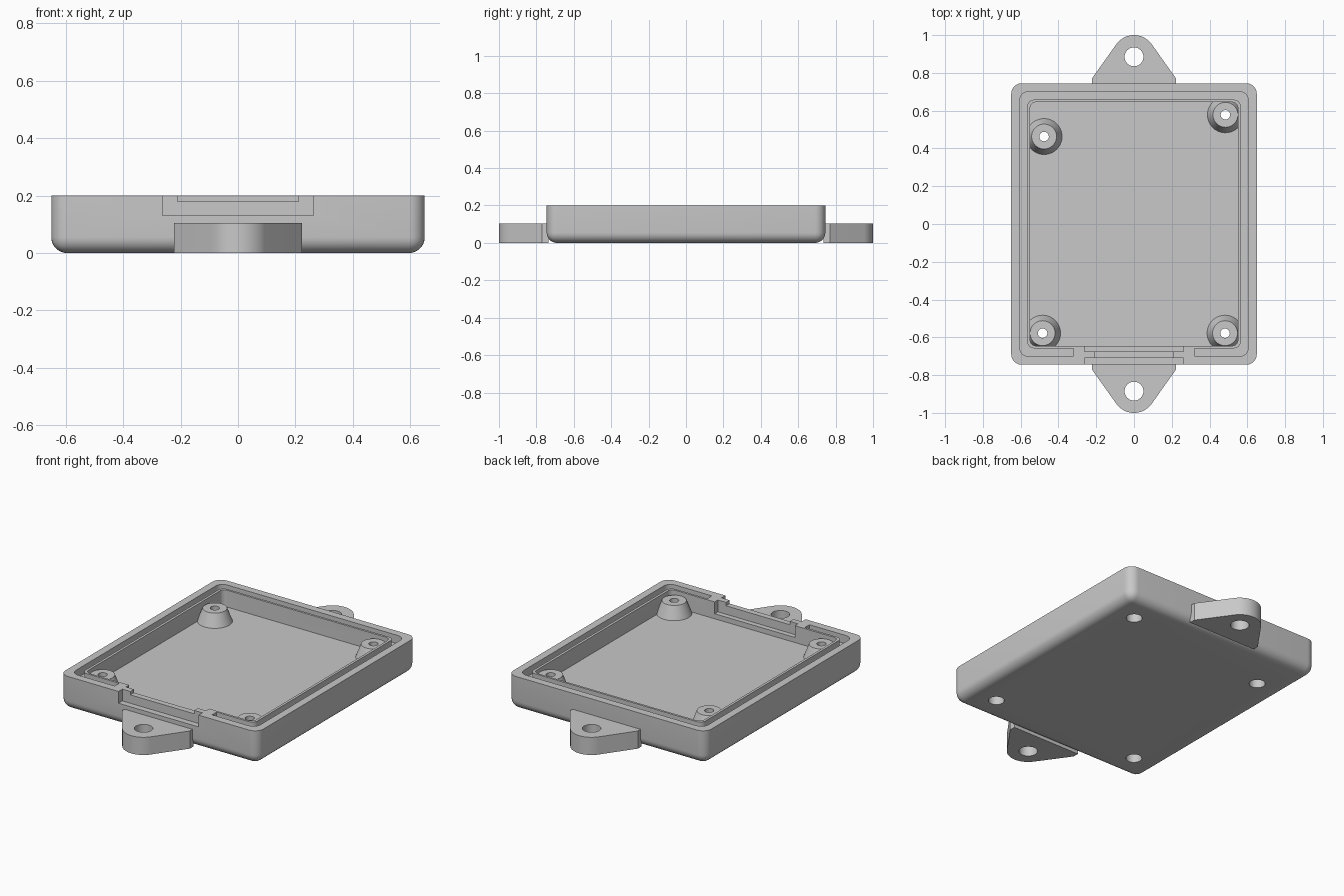
import bpy, bmesh
from math import sin, cos, pi, atan2, acos, hypot

cube = bpy.data.objects.get("Cube")
if cube:
    bpy.data.objects.remove(cube, do_unlink=True)

grey = bpy.data.materials.new("matte grey")
grey.use_nodes = True
grey.diffuse_color = (0.58, 0.58, 0.58, 1)
grey.node_tree.nodes["Principled BSDF"].inputs["Base Color"].default_value = (0.58, 0.58, 0.58, 1)


def finish(name, bm):
    bmesh.ops.recalc_face_normals(bm, faces=bm.faces)
    mesh = bpy.data.meshes.new(name)
    bm.to_mesh(mesh)
    bm.free()
    mesh.materials.append(grey)
    ob = bpy.data.objects.new(name, mesh)
    bpy.context.collection.objects.link(ob)
    return ob


def prism(name, points, z0, z1):
    bm = bmesh.new()
    face = bm.faces.new([bm.verts.new((x, y, z0)) for x, y in points])
    ext = bmesh.ops.extrude_face_region(bm, geom=[face])
    for v in ext["geom"]:
        if isinstance(v, bmesh.types.BMVert):
            v.co.z = z1
    return finish(name, bm)


def arc(cx, cy, r, a0, a1, n):
    return [(cx + r * cos(a0 + (a1 - a0) * i / n), cy + r * sin(a0 + (a1 - a0) * i / n))
            for i in range(n + 1)]


def rounded_plate(name, hx, hy, r, z0, z1):
    pts = []
    for k, (sx, sy) in enumerate([(1, 1), (-1, 1), (-1, -1), (1, -1)]):
        pts += arc(sx * (hx - r), sy * (hy - r), r, k * pi / 2, (k + 1) * pi / 2, 6)
    return prism(name, pts, z0, z1)


def block(name, x0, x1, y0, y1, z0, z1):
    return prism(name, [(x0, y0), (x1, y0), (x1, y1), (x0, y1)], z0, z1)


def cone(name, x, y, r0, r1, z0, z1):
    bm = bmesh.new()
    bmesh.ops.create_cone(bm, cap_ends=True, segments=40, radius1=r0, radius2=r1, depth=z1 - z0)
    bmesh.ops.translate(bm, verts=bm.verts, vec=(x, y, (z0 + z1) / 2))
    return finish(name, bm)


def combine(target, tool, op="DIFFERENCE"):
    mod = target.modifiers.new("cut", "BOOLEAN")
    mod.operation, mod.solver, mod.object = op, "EXACT", tool
    bpy.context.view_layer.objects.active = target
    bpy.ops.object.modifier_apply(modifier=mod.name)
    bpy.data.objects.remove(tool, do_unlink=True)


def smooth(ob):
    bpy.ops.object.select_all(action="DESELECT")
    ob.select_set(True)
    bpy.context.view_layer.objects.active = ob
    bpy.ops.object.shade_smooth_by_angle(angle=0.6)


# Tray: block with rounded upright and lower edges
HX, HY, TOP, FLOOR = 0.65, 0.745, 0.2, 0.1
bm = bmesh.new()
bmesh.ops.create_cube(bm, size=1)
for v in bm.verts:
    v.co = (v.co.x * 2 * HX, v.co.y * 2 * HY, (v.co.z + 0.5) * TOP)
edges = [e for e in bm.edges if min(v.co.z for v in e.verts) < 0.01]
bmesh.ops.bevel(bm, geom=edges, offset=0.055, segments=7, profile=0.5, affect="EDGES")
tray = finish("enclosure_tray", bm)
combine(tray, rounded_plate("cavity", 0.55, 0.645, 0.03, FLOOR, 0.3))

# Seal groove around the rim, interrupted at the front opening
groove = rounded_plate("groove", 0.605, 0.7, 0.045, 0.15, 0.3)
combine(groove, rounded_plate("groove_core", 0.565, 0.658, 0.035, 0.1, 0.4))
combine(groove, block("groove_gap", -0.32, 0.32, -0.9, -0.5, 0.1, 0.4))
combine(tray, groove)

# Front opening: two lowered ledges with a raised tongue between
combine(tray, block("outer_ledge", -0.263, 0.263, -0.9, -0.709, 0.13, 0.3))
combine(tray, block("inner_ledge", -0.263, 0.263, -0.675, -0.6, 0.13, 0.3))
combine(tray, block("tongue_top", -0.21, 0.21, -0.8, -0.6, 0.18, 0.3))

# Screw posts, drilled through with a wide bore from below
posts = [(-0.476, 0.463), (0.484, 0.578), (0.482, -0.578), (-0.484, -0.578)]
for x, y in posts:
    combine(tray, cone("screw_post", x, y, 0.099, 0.066, FLOOR - 0.01, 0.177), "UNION")
for x, y in posts:
    combine(tray, cone("screw_hole", x, y, 0.025, 0.025, -0.1, 0.3))
    combine(tray, cone("screw_bore", x, y, 0.043, 0.043, -0.1, 0.12))
smooth(tray)

# Mounting tabs: straight root, tapering to a rounded end with a hole
W, ROOT, CY, R = 0.223, 0.77, 0.885, 0.115
t = atan2(ROOT - CY, W) + acos(R / hypot(W, ROOT - CY))
outline = [(-W, ROOT), (-W, 0.735), (W, 0.735), (W, ROOT)] + arc(0, CY, R, t, pi - t, 20)
for name, side in (("back_mounting_tab", 1), ("front_mounting_tab", -1)):
    tab = prism(name, [(x * side, y * side) for x, y in outline], 0, 0.105)
    combine(tab, cone("tab_hole", 0, CY * side, 0.05, 0.05, -0.1, 0.3))
    smooth(tab)
